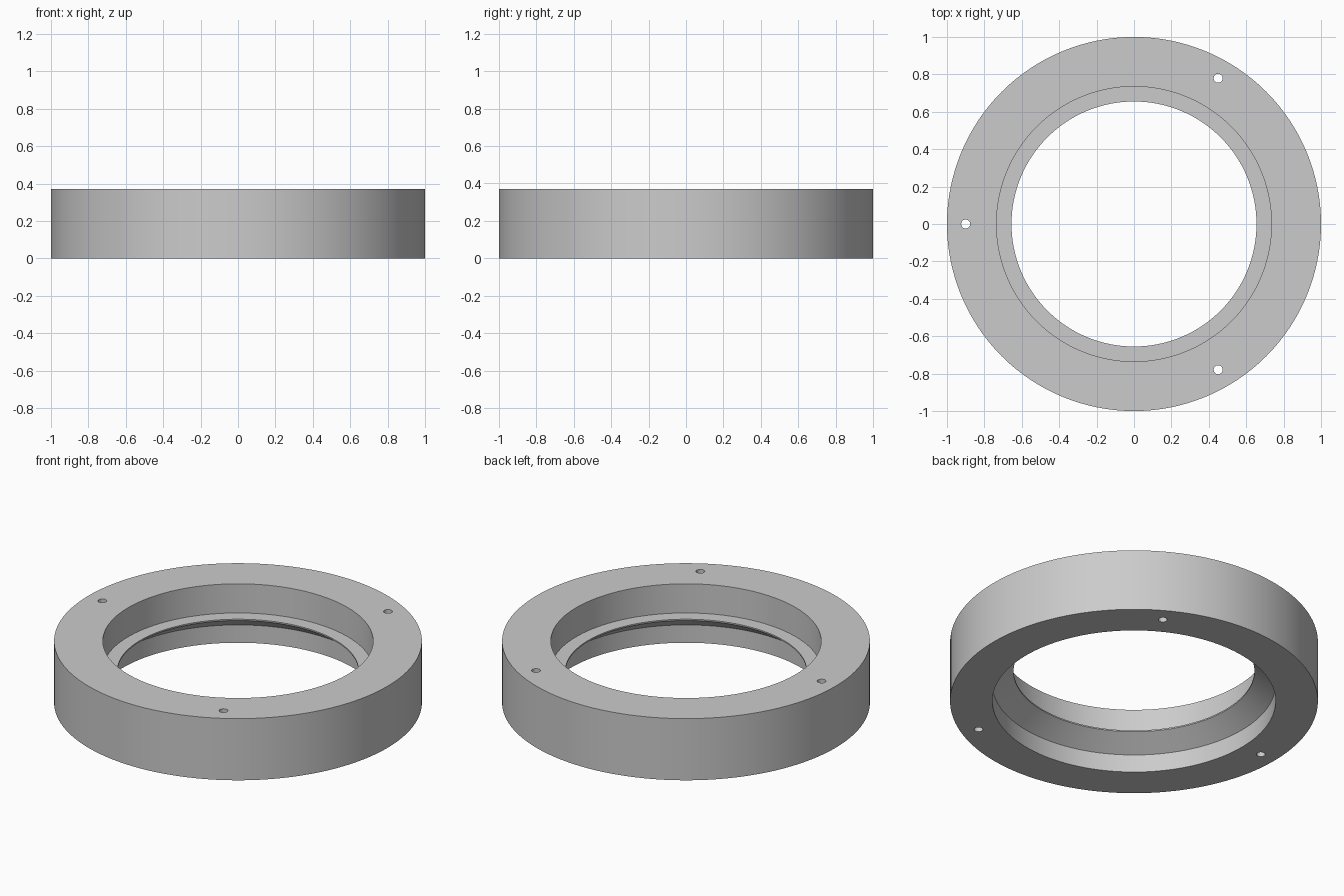
import bpy
import bmesh
from math import cos, sin, radians, tau
from mathutils import Matrix, Vector

cube = bpy.data.objects.get("Cube")
if cube:
    bpy.data.objects.remove(cube, do_unlink=True)

SEGMENTS = 128
HEIGHT = 0.37

grey = bpy.data.materials.new("plain_grey")
grey.use_nodes = True
colour = (0.6, 0.6, 0.6, 1)
grey.diffuse_color = colour
grey.node_tree.nodes["Principled BSDF"].inputs["Base Color"].default_value = colour


def make_object(name, bm):
    bmesh.ops.recalc_face_normals(bm, faces=bm.faces)
    mesh = bpy.data.meshes.new(name)
    bm.to_mesh(mesh)
    bm.free()
    mesh.materials.append(grey)
    obj = bpy.data.objects.new(name, mesh)
    bpy.context.collection.objects.link(obj)
    return obj


# Ring: closed (radius, height) section with a stepped bore and a conical underside
section = [(1, 0), (1, HEIGHT), (0.735, HEIGHT), (0.735, 0.195),
           (0.655, 0.195), (0.655, 0.187), (0.77, 0.107), (0.77, 0)]
bm = bmesh.new()
points = [bm.verts.new((r, 0, z)) for r, z in section]
edges = [bm.edges.new((a, b)) for a, b in zip(points, points[1:] + points[:1])]
bmesh.ops.spin(bm, geom=points + edges, cent=(0, 0, 0), axis=(0, 0, 1),
               angle=tau, steps=SEGMENTS, use_merge=True)
bmesh.ops.remove_doubles(bm, verts=bm.verts, dist=0.0001)
ring = make_object("mounting_ring", bm)

# Three screw holes through the ring
bm = bmesh.new()
for angle in (60, 180, 300):
    a = radians(angle)
    place = Matrix.Translation(Vector((0.9 * cos(a), 0.9 * sin(a), HEIGHT / 2)))
    bmesh.ops.create_cone(bm, cap_ends=True, segments=32, radius1=0.024,
                          radius2=0.024, depth=HEIGHT * 2, matrix=place)
cutter = make_object("screw_hole_cutter", bm)
cutter.hide_render = True

drill = ring.modifiers.new("screw_holes", "BOOLEAN")
drill.operation = "DIFFERENCE"
drill.solver = "EXACT"
drill.object = cutter

# Apply the holes, then smooth the walls and keep the rims sharp
bpy.ops.object.select_all(action="DESELECT")
bpy.context.view_layer.objects.active = ring
ring.select_set(True)
bpy.ops.object.modifier_apply(modifier=drill.name)
bpy.data.objects.remove(cutter, do_unlink=True)
bpy.ops.object.shade_smooth_by_angle(angle=radians(30))
